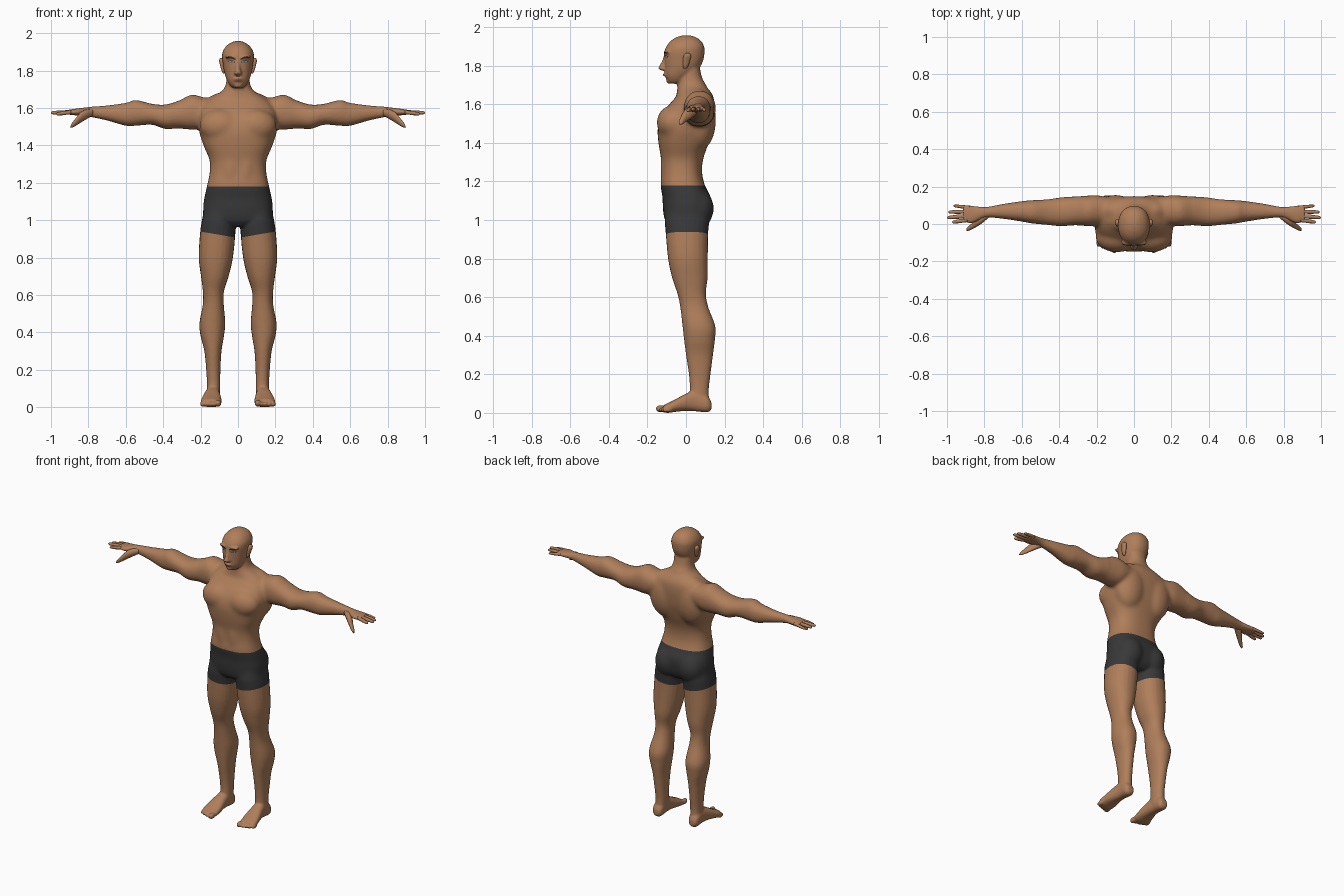
import bpy, bmesh, math
from mathutils import Vector, Matrix
from mathutils.bvhtree import BVHTree


def material(name, rgb):
    m = bpy.data.materials.new(name)
    m.diffuse_color = (*rgb, 1)
    return m


SKIN = material("skin", (0.43, 0.21, 0.103))
CLOTH = material("charcoal cloth", (0.04, 0.04, 0.042))
DARK = material("dark brown hair", (0.035, 0.022, 0.018))
WHITE = material("eye white", (0.45, 0.47, 0.5))
IRIS = material("blue iris", (0.06, 0.13, 0.2))
LIP = material("lip brown", (0.27, 0.11, 0.06))


def spline(rows, steps):
    """Catmull-Rom interpolation through station rows."""
    out = []
    for i in range(len(rows) - 1):
        p0, p1, p2 = rows[max(i - 1, 0)], rows[i], rows[i + 1]
        p3 = rows[min(i + 2, len(rows) - 1)]
        for k in range(steps):
            t = k / steps
            out.append([0.5 * (2 * b + (c - a) * t + (2 * a - 5 * b + 4 * c - d) * t * t
                               + (3 * b - a - 3 * c + d) * t ** 3)
                        for a, b, c, d in zip(p0, p1, p2, p3)])
    return out + [list(rows[-1])]


def loft(bm, axis, rows, sign=1, n=2.2, seg=24, steps=4):
    """Rows: position on axis, then min/max on the two other axes in xyz order."""
    others = [a for a in range(3) if a != axis]
    rings = []
    for p, a0, a1, b0, b1 in spline(rows, steps):
        ring = []
        for k in range(seg):
            t = 2 * math.pi * k / seg
            c, s = math.cos(t), math.sin(t)
            co = Vector()
            co[axis] = p
            co[others[0]] = (a0 + a1) / 2 + (a1 - a0) / 2 * math.copysign(abs(c) ** (2 / n), c)
            co[others[1]] = (b0 + b1) / 2 + (b1 - b0) / 2 * math.copysign(abs(s) ** (2 / n), s)
            co.x *= sign
            ring.append(bm.verts.new(co))
        rings.append(ring)
    faces = [bm.faces.new((r[k], r[(k + 1) % seg], q[(k + 1) % seg], q[k]))
             for r, q in zip(rings, rings[1:]) for k in range(seg)]
    faces += [bm.faces.new(rings[0]), bm.faces.new(rings[-1])]
    bmesh.ops.recalc_face_normals(bm, faces=faces)


def blob(bm, center, radii):
    bmesh.ops.create_uvsphere(bm, u_segments=24, v_segments=16, radius=1,
                              matrix=Matrix.Translation(center) @ Matrix.Diagonal((*radii, 1)))


def make(name, bm, mats):
    me = bpy.data.meshes.new(name)
    for m in mats:
        me.materials.append(m)
    bm.to_mesh(me)
    bm.free()
    me.shade_smooth()
    ob = bpy.data.objects.new(name, me)
    bpy.context.collection.objects.link(ob)
    return ob


def sym(rows):
    return [(z, -w, w, a, b) for z, w, a, b in rows]


# Trunk, neck and head volumes
bm = bmesh.new()
loft(bm, 2, sym([(.965, .10, -.08, .08), (1.0, .175, -.11, .115), (1.06, .187, -.12, .13),
                 (1.12, .18, -.122, .128), (1.18, .167, -.132, .098), (1.25, .152, -.127, .083),
                 (1.32, .152, -.13, .09), (1.40, .185, -.143, .118), (1.48, .209, -.147, .14),
                 (1.55, .207, -.125, .148), (1.61, .19, -.078, .148), (1.65, .15, -.045, .138),
                 (1.685, .09, -.04, .112)]), n=2.5, seg=40)
loft(bm, 2, sym([(1.58, .2, -.06, .14), (1.64, .165, -.05, .135), (1.67, .118, -.047, .12),
                 (1.70, .078, -.043, .104), (1.74, .063, -.036, .083), (1.80, .061, -.02, .07)]))
loft(bm, 2, sym([(1.707, .024, -.085, -.03), (1.72, .042, -.096, -.005), (1.75, .06, -.108, .03),
                 (1.79, .073, -.11, .07), (1.83, .08, -.112, .09), (1.87, .085, -.112, .096),
                 (1.90, .082, -.102, .094), (1.93, .064, -.078, .077), (1.95, .036, -.045, .047),
                 (1.958, .012, -.015, .018)]), seg=32)
# Nose, lips and chin
loft(bm, 2, sym([(1.774, .014, -.122, -.09), (1.784, .021, -.143, -.09), (1.80, .015, -.138, -.09),
                 (1.83, .010, -.123, -.09), (1.86, .010, -.114, -.09)]))
blob(bm, (0, -.106, 1.754), (.024, .013, .011))
blob(bm, (0, -.09, 1.722), (.022, .014, .014))

for s in (1, -1):
    # Chest, back, belly, seat and brow muscles
    blob(bm, (s * .092, -.07, 1.505), (.115, .082, .09))
    blob(bm, (s * .1, .07, 1.52), (.11, .086, .16))
    blob(bm, (s * .04, -.09, 1.27), (.05, .042, .16))
    blob(bm, (s * .085, .055, 1.06), (.09, .09, .105))
    blob(bm, (s * .034, -.096, 1.872), (.036, .02, .010))
    # Arm and palm
    loft(bm, 0, [(.12, .01, .14, 1.53, 1.64), (.2, -.01, .155, 1.49, 1.662),
                 (.25, -.012, .152, 1.483, 1.672), (.32, -.007, .147, 1.49, 1.638),
                 (.39, -.012, .142, 1.488, 1.618), (.46, -.005, .132, 1.51, 1.622),
                 (.545, .003, .127, 1.505, 1.642), (.6, .013, .122, 1.505, 1.627),
                 (.7, .028, .107, 1.533, 1.613), (.78, .035, .092, 1.55, 1.607),
                 (.82, .025, .092, 1.557, 1.602), (.86, .006, .097, 1.56, 1.597),
                 (.89, .006, .100, 1.562, 1.593), (.915, .014, .097, 1.567, 1.588)], s)
    # Leg
    loft(bm, 2, [(1.06, .02, .18, -.10, .11), (1.0, .012, .193, -.11, .12),
                 (.93, .014, .203, -.105, .115), (.8, .027, .21, -.093, .113),
                 (.7, .05, .198, -.072, .112), (.62, .075, .188, -.045, .103),
                 (.55, .076, .188, -.03, .115), (.45, .068, .206, -.018, .152),
                 (.38, .075, .2, -.01, .15), (.3, .088, .18, 0, .14), (.2, .094, .17, .015, .127),
                 (.12, .095, .166, .02, .118), (.05, .097, .168, .01, .12)], s)
    # Foot with toes
    loft(bm, 1, [(.132, .115, .155, .018, .055), (.11, .1, .17, .003, .09),
                 (.05, .098, .172, .008, .115), (0, .094, .182, .01, .1),
                 (-.05, .088, .194, .006, .073), (-.09, .088, .2, 0, .053),
                 (-.115, .092, .19, .002, .042)], s, n=2.4)
    for i in range(5):
        r = .016 if i == 0 else .011
        blob(bm, (s * (.105 + .0215 * i), -.13 + .008 * i, .004 + r * 1.1), (r, .028, r * 1.2))

# Fuse the volumes into one smooth skin
body = make("body", bm, [SKIN, CLOTH])
rm = body.modifiers.new("fuse", 'REMESH')
rm.mode = 'VOXEL'
rm.voxel_size = .0065
sm = body.modifiers.new("soften", 'SMOOTH')
sm.factor, sm.iterations = .5, 4
bpy.context.view_layer.update()
fused = bpy.data.meshes.new_from_object(body.evaluated_get(bpy.context.evaluated_depsgraph_get()))
body.modifiers.clear()
bm = bmesh.new()
bm.from_mesh(fused)

# Blend the muscles of the trunk and shoulders more softly than the face
trunk = [v for v in bm.verts if 1.0 < v.co.z < 1.7 and abs(v.co.x) < .32]
for _ in range(22):
    bmesh.ops.smooth_vert(bm, verts=trunk, factor=.5, use_axis_x=True, use_axis_y=True, use_axis_z=True)


def cut(point, normal, test):
    faces = [f for f in bm.faces if test(f.calc_center_median())]
    geom = faces + list({e for f in faces for e in f.edges}) + list({v for f in faces for v in f.verts})
    bmesh.ops.bisect_plane(bm, geom=geom, dist=1e-5, plane_co=point, plane_no=normal)


def hem(x):
    return .905 + .17 * abs(x)


# Trunks: waist and slanted hems cut into the body
cut((0, 0, 1.18), (0, 0, 1), lambda c: 1.1 < c.z < 1.25)
for s in (1, -1):
    cut((0, 0, .905), (-.17 * s, 0, 1), lambda c: c.x * s > 0 and .85 < c.z < .98)
for f in bm.faces:
    c = f.calc_center_median()
    f.material_index = 1 if hem(c.x) < c.z < 1.18 and abs(c.x) < .3 else 0
    f.smooth = True
bm.normal_update()
surface = BVHTree.FromBMesh(bm)
bm.to_mesh(body.data)
bm.free()

# Fingers and thumbs: base x, base y, tip x, tip y, tip z, radius
bm = bmesh.new()
for s in (1, -1):
    for x0, y0, x1, y1, z1, r in [(.89, .021, .972, .010, 1.567, .011), (.89, .043, 1.0, .034, 1.574, .0115),
                                  (.89, .066, .993, .064, 1.572, .011), (.88, .089, .965, .097, 1.568, .0095)]:
        rows = []
        for t, k in ((0, 1), (.35, .95), (.5, 1), (.75, .85), (.93, .7), (1, .25)):
            x, y, z = x0 + (x1 - x0) * t, y0 + (y1 - y0) * t, 1.578 + (z1 - 1.578) * t
            rows.append((x, y - r * k, y + r * k, z - r * k, z + r * k))
        loft(bm, 0, rows, s, seg=12, steps=2)
    loft(bm, 0, [(.775, .035, .07, 1.56, 1.595), (.81, .006, .06, 1.54, 1.592),
                 (.84, -.014, .034, 1.522, 1.578), (.865, -.028, .006, 1.506, 1.548),
                 (.885, -.036, -.012, 1.496, 1.523), (.895, -.036, -.022, 1.494, 1.506)], s, seg=12)
make("fingers", bm, [SKIN])

# Ears
bm = bmesh.new()
for s in (1, -1):
    loft(bm, 2, [(1.785, .07, .08, -.012, .0), (1.80, .07, .088, -.016, .012),
                 (1.83, .072, .096, -.016, .022), (1.853, .074, .101, -.012, .026),
                 (1.866, .078, .096, -.002, .018)], s, seg=16)
make("ears", bm, [SKIN])


def decal(name, mat, top, low, lift, mirror=True):
    """Thin strip laid on the face between two (x, z) outlines."""
    bm = bmesh.new()
    for s in ((1, -1) if mirror else (1,)):
        cols = []
        for a, b in zip(spline(top, 4), spline(low, 4)):
            col = []
            for k in range(4):
                x, z = (a[j] + (b[j] - a[j]) * k / 3 for j in (0, 1))
                hit = surface.ray_cast(Vector((s * x, -1, z)), Vector((0, 1, 0)))[0]
                col.append(bm.verts.new((s * x, hit.y - lift, z)))
            cols.append(col)
        for p, q in zip(cols, cols[1:]):
            for k in range(3):
                quad = (p[k], p[k + 1], q[k + 1], q[k])
                bm.faces.new(quad if s > 0 else quad[::-1])
    make(name, bm, [mat])


# Painted face details
decal("eyebrows", DARK, [(.012, 1.862), (.035, 1.875), (.062, 1.872)],
      [(.013, 1.855), (.035, 1.865), (.063, 1.867)], .002)
decal("eyelids", DARK, [(.016, 1.846), (.033, 1.857), (.053, 1.849)],
      [(.016, 1.844), (.033, 1.839), (.053, 1.846)], .0012)
decal("eye_whites", WHITE, [(.019, 1.846), (.033, 1.853), (.049, 1.848)],
      [(.019, 1.845), (.033, 1.841), (.049, 1.846)], .002)
decal("irises", IRIS, [(.028, 1.848), (.034, 1.853), (.040, 1.848)],
      [(.028, 1.846), (.034, 1.841), (.040, 1.846)], .0028)
decal("mouth", LIP, [(-.022, 1.753), (-.008, 1.756), (.008, 1.756), (.022, 1.753)],
      [(-.022, 1.752), (-.008, 1.750), (.008, 1.750), (.022, 1.752)], .0012, False)
